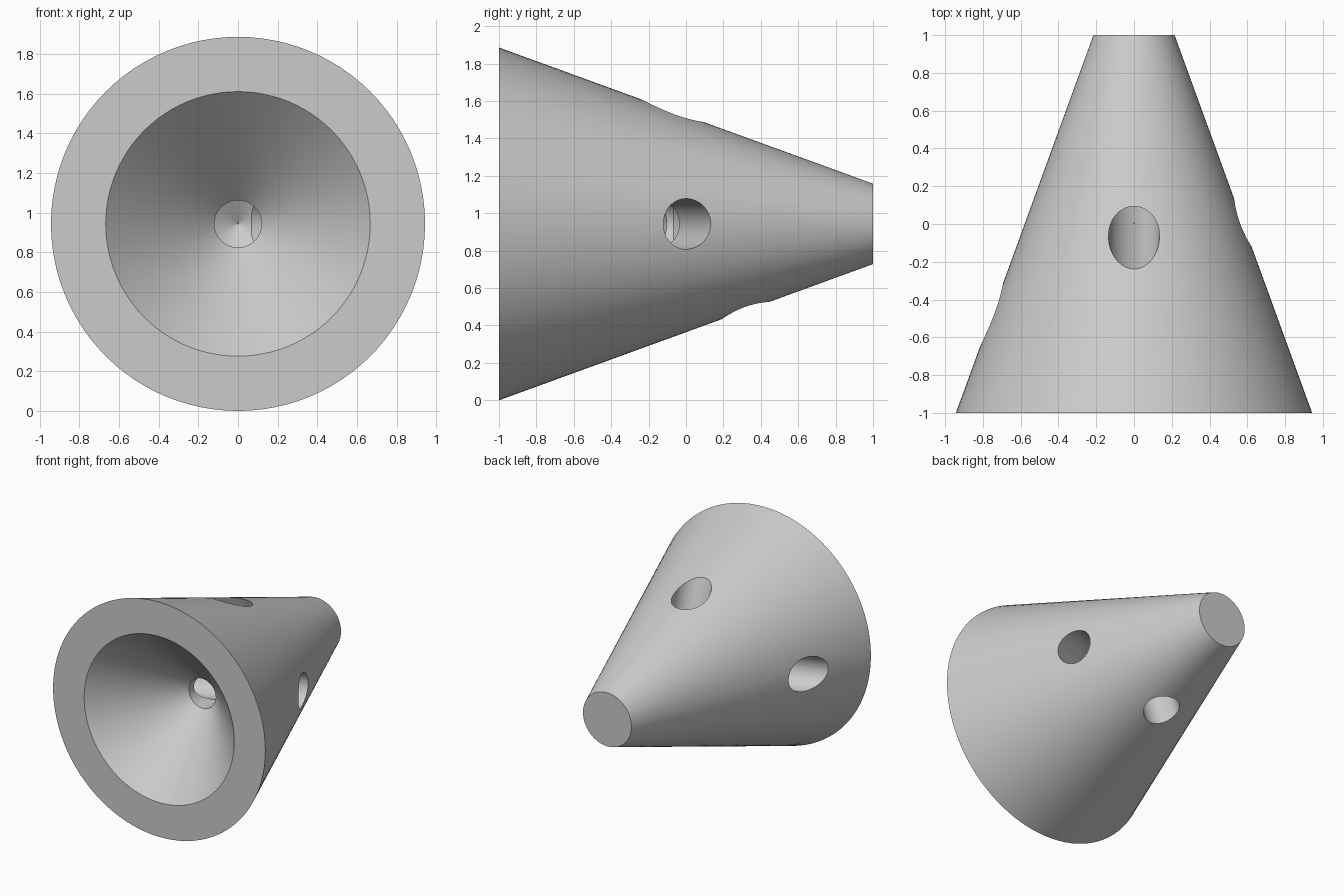
import bpy, bmesh, math
from mathutils import Matrix, Vector

if "Cube" in bpy.data.objects:
    bpy.data.objects.remove(bpy.data.objects["Cube"])

TILT = math.radians(20)      # taper of the body, also the tilt of the drilled holes
R_FRONT = 0.943
R_BACK = R_FRONT - 2 * math.tan(TILT)
CENTRE_Z = R_FRONT
SEGMENTS = 96
HOLE_R = 0.135

grey = bpy.data.materials.new("grey")
grey.diffuse_color = (0.6, 0.6, 0.6, 1)
grey.use_nodes = True
grey.node_tree.nodes["Principled BSDF"].inputs["Base Color"].default_value = grey.diffuse_color


def lathe(name, profile):
    """Revolve (radius, y) points around the y axis."""
    bm = bmesh.new()
    verts = [bm.verts.new((r, y, 0)) for r, y in profile]
    edges = [bm.edges.new(pair) for pair in zip(verts, verts[1:])]
    bmesh.ops.spin(bm, geom=verts + edges, cent=(0, 0, 0), axis=(0, 1, 0),
                   angle=math.tau, steps=SEGMENTS)
    bmesh.ops.remove_doubles(bm, verts=bm.verts, dist=1e-5)
    bmesh.ops.dissolve_degenerate(bm, edges=bm.edges, dist=1e-5)
    bmesh.ops.recalc_face_normals(bm, faces=bm.faces)
    mesh = bpy.data.meshes.new(name)
    bm.to_mesh(mesh)
    bm.free()
    obj = bpy.data.objects.new(name, mesh)
    bpy.context.collection.objects.link(obj)
    obj.location.z = CENTRE_Z
    mesh.materials.append(grey)
    return obj


def drill(body, y, direction):
    """Cut a round through hole that crosses the axis at y."""
    bpy.ops.mesh.primitive_cylinder_add(vertices=64, radius=HOLE_R, depth=4)
    cutter = bpy.context.object
    cutter.name = "hole_cutter"
    cutter.hide_render = True
    turn = Vector(direction).to_track_quat('Z', 'Y').to_matrix().to_4x4()
    cutter.matrix_world = Matrix.Translation((0, y, CENTRE_Z)) @ turn
    cutter.data.materials.append(grey)
    mod = body.modifiers.new("hole", 'BOOLEAN')
    mod.operation = 'DIFFERENCE'
    mod.solver = 'EXACT'
    mod.object = cutter
    bpy.context.view_layer.objects.active = body
    bpy.ops.object.modifier_apply(modifier=mod.name)
    bpy.data.objects.remove(cutter)


# Tapered body with a countersunk blind bore ending in a drill tip
body = lathe("tapered_body", [
    (0, 1), (R_BACK, 1), (R_FRONT, -1),
    (0.667, -1), (0.119, -0.452), (0.119, -0.066), (0, 0.006)])

# Two crossing holes, square to the right and bottom surfaces
c, s = math.cos(TILT), math.sin(TILT)
drill(body, -0.204, (c, s, 0))
drill(body, 0.148, (0, s, -c))

bpy.ops.object.select_all(action='DESELECT')
body.select_set(True)
bpy.context.view_layer.objects.active = body
bpy.ops.object.shade_smooth_by_angle(angle=math.radians(30))
